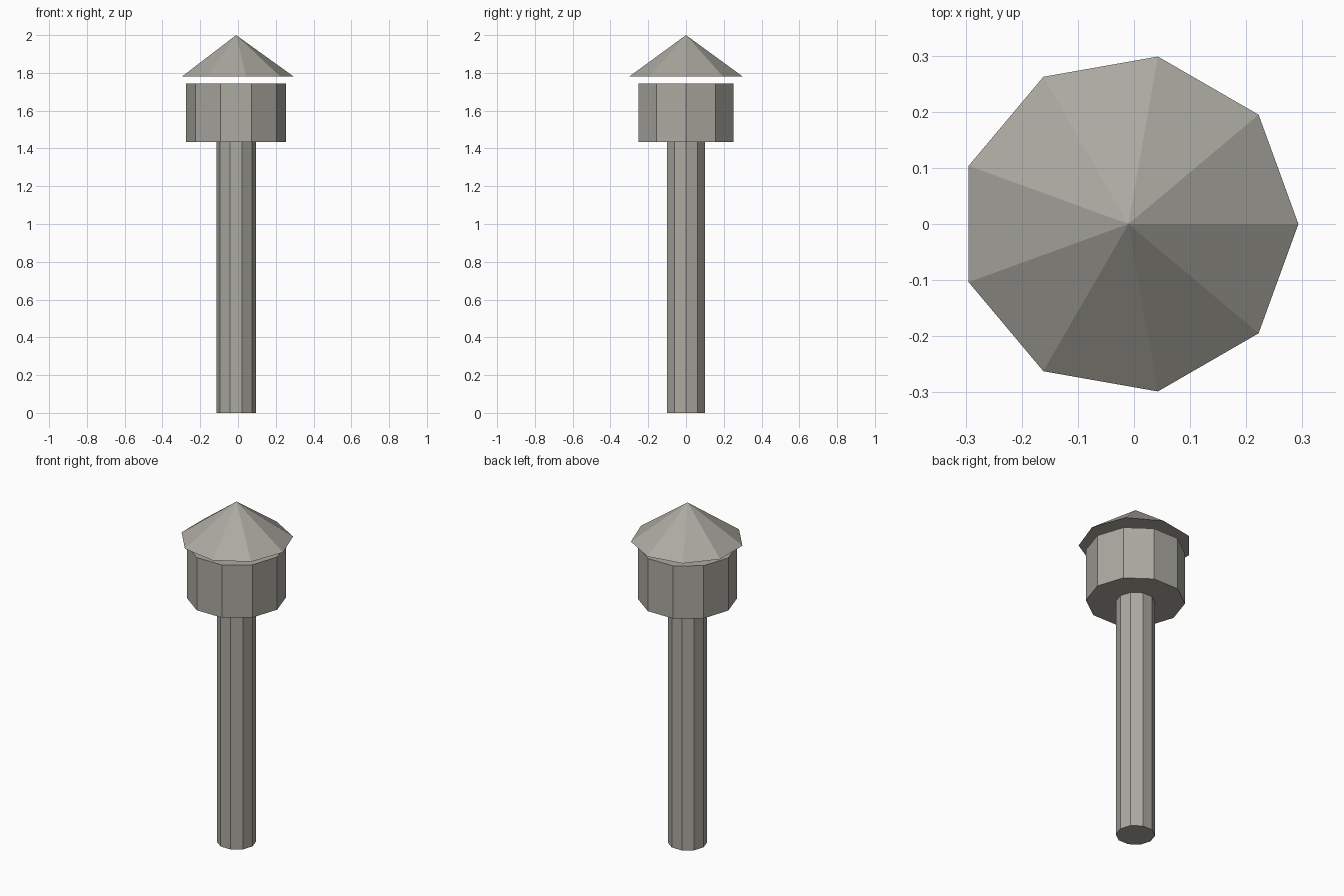
import bpy
import bmesh
from math import cos, sin, tau

cube = bpy.data.objects.get("Cube")
if cube:
    bpy.data.objects.remove(cube, do_unlink=True)

# Single warm grey stone colour
colour = (0.41, 0.40, 0.355, 1.0)
stone = bpy.data.materials.new("warm_grey")
stone.use_nodes = True
stone.diffuse_color = colour
bsdf = stone.node_tree.nodes["Principled BSDF"]
bsdf.inputs["Base Color"].default_value = colour
bsdf.inputs["Roughness"].default_value = 0.8

AXIS_X = -0.01


def ring(bm, sides, radius, z):
    """Regular polygon of vertices with one corner on +x."""
    return [bm.verts.new((radius * cos(tau * i / sides),
                          radius * sin(tau * i / sides), z))
            for i in range(sides)]


def add_part(name, sides, radius, bottom, top, pointed=False):
    """Closed flat-sided prism, or a pyramid when pointed."""
    bm = bmesh.new()
    low = ring(bm, sides, radius, bottom)
    bm.faces.new(low[::-1])
    if pointed:
        tip = bm.verts.new((0, 0, top))
        for i in range(sides):
            bm.faces.new((low[i], low[(i + 1) % sides], tip))
    else:
        high = ring(bm, sides, radius, top)
        bm.faces.new(high)
        for i in range(sides):
            j = (i + 1) % sides
            bm.faces.new((low[i], low[j], high[j], high[i]))
    mesh = bpy.data.meshes.new(name)
    bm.to_mesh(mesh)
    bm.free()
    mesh.materials.append(stone)
    obj = bpy.data.objects.new(name, mesh)
    obj.location.x = AXIS_X
    bpy.context.collection.objects.link(obj)
    return obj


# Slim post, wide head, and a floating pointed cap
add_part("post", 10, 0.105, 0.0, 1.435)
add_part("head", 10, 0.265, 1.435, 1.745)
add_part("cap", 9, 0.303, 1.782, 2.0, pointed=True)
